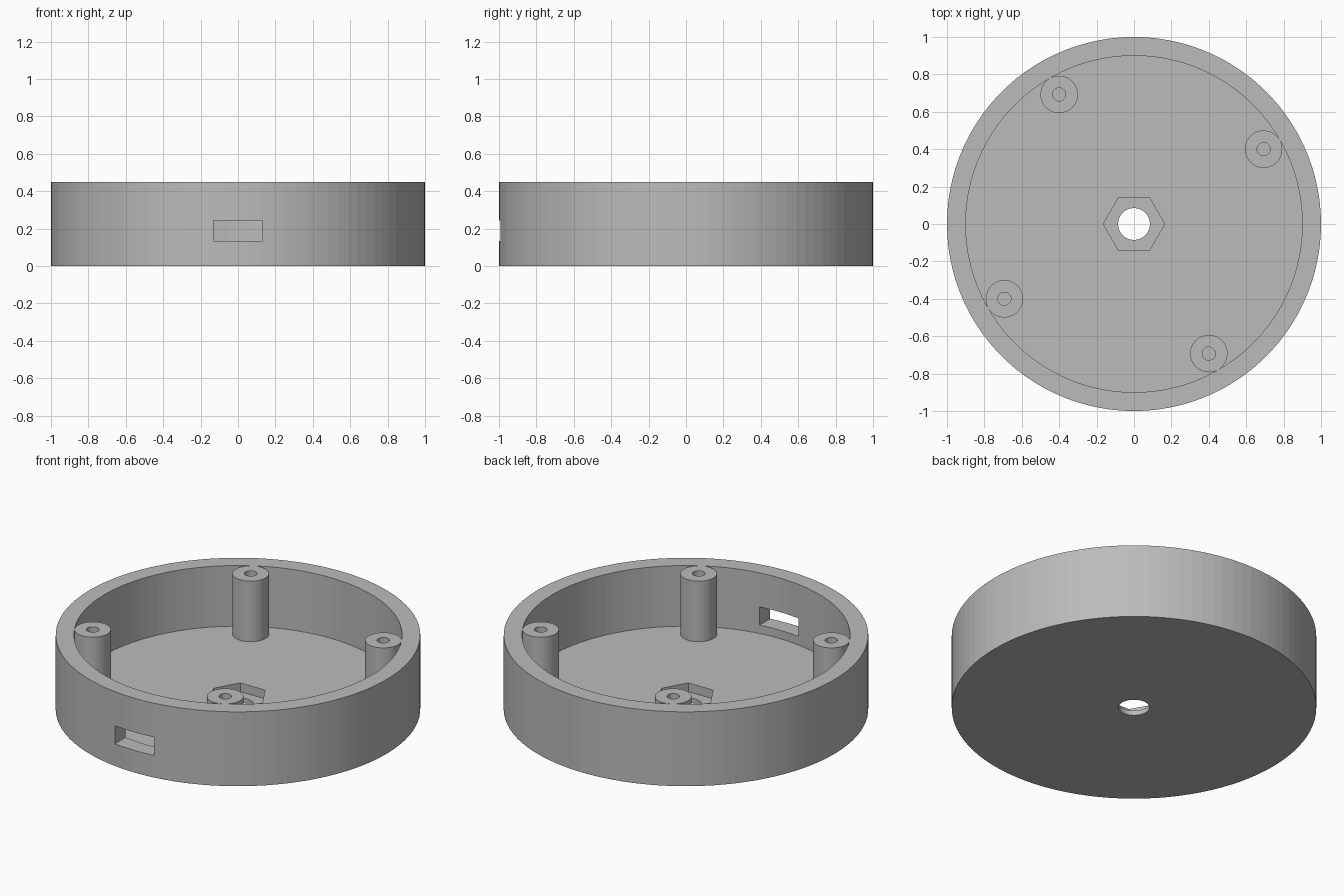
import bpy
import bmesh
from math import cos, sin, radians, tau

cube = bpy.data.objects.get("Cube")
if cube:
    bpy.data.objects.remove(cube, do_unlink=True)

HEIGHT, FLOOR = 0.45, 0.083
INNER_R, HOLE_R = 0.9, 0.085

grey = bpy.data.materials.new("plain grey")
grey.use_nodes = True
colour = (0.5, 0.5, 0.5, 1)
grey.diffuse_color = colour
grey.node_tree.nodes["Principled BSDF"].inputs["Base Color"].default_value = colour


def make_object(name, bm):
    bmesh.ops.recalc_face_normals(bm, faces=bm.faces)
    mesh = bpy.data.meshes.new(name)
    bm.to_mesh(mesh)
    bm.free()
    mesh.materials.append(grey)
    obj = bpy.data.objects.new(name, mesh)
    bpy.context.collection.objects.link(obj)
    return obj


def ring(name, profile, sides):
    """Revolve a closed (radius, z) profile about the z axis."""
    bm = bmesh.new()
    loops = [[bm.verts.new((r * cos(tau * i / sides), r * sin(tau * i / sides), z))
              for r, z in profile] for i in range(sides)]
    count = len(profile)
    for i in range(sides):
        a, b = loops[i], loops[(i + 1) % sides]
        for j in range(count):
            k = (j + 1) % count
            bm.faces.new((a[j], b[j], b[k], a[k]))
    return make_object(name, bm)


def prism(name, outline, z0, z1):
    """Extrude an (x, y) outline from z0 to z1."""
    bm = bmesh.new()
    face = bm.faces.new([bm.verts.new((x, y, z0)) for x, y in outline])
    top = bmesh.ops.extrude_face_region(bm, geom=[face])["geom"]
    verts = [v for v in top if isinstance(v, bmesh.types.BMVert)]
    bmesh.ops.translate(bm, verts=verts, vec=(0, 0, z1 - z0))
    return make_object(name, bm)


def cut(target, cutter):
    cutter.hide_render = True
    mod = target.modifiers.new("cut", 'BOOLEAN')
    mod.operation, mod.solver, mod.object = 'DIFFERENCE', 'EXACT', cutter
    bpy.context.view_layer.objects.active = target
    bpy.ops.object.modifier_apply(modifier=mod.name)
    bpy.data.objects.remove(cutter, do_unlink=True)


# Round tray with a raised wall and a central through hole
tray = ring("round_tray", [(HOLE_R, 0), (1, 0), (1, HEIGHT), (INNER_R, HEIGHT),
                           (INNER_R, FLOOR), (HOLE_R, FLOOR)], 100)

# Hexagonal nut recess in the floor
hexagon = [(0.164 * cos(tau * i / 6), 0.164 * sin(tau * i / 6)) for i in range(6)]
cut(tray, prism("nut_recess_cutter", hexagon, 0.03, 0.2))

# Rectangular cable slot through the front wall
slot = [(-0.13, -1.1), (0.13, -1.1), (0.13, -0.7), (-0.13, -0.7)]
cut(tray, prism("cable_slot_cutter", slot, 0.134, 0.244))

# Four hollow screw posts against the wall
for i in range(4):
    angle = radians(30 + 90 * i)
    post = ring(f"screw_post_{i + 1}", [(0.035, FLOOR - 0.02), (0.1, FLOOR - 0.02),
                                        (0.1, HEIGHT), (0.035, HEIGHT)], 48)
    post.location = (0.8 * cos(angle), 0.8 * sin(angle), 0)
